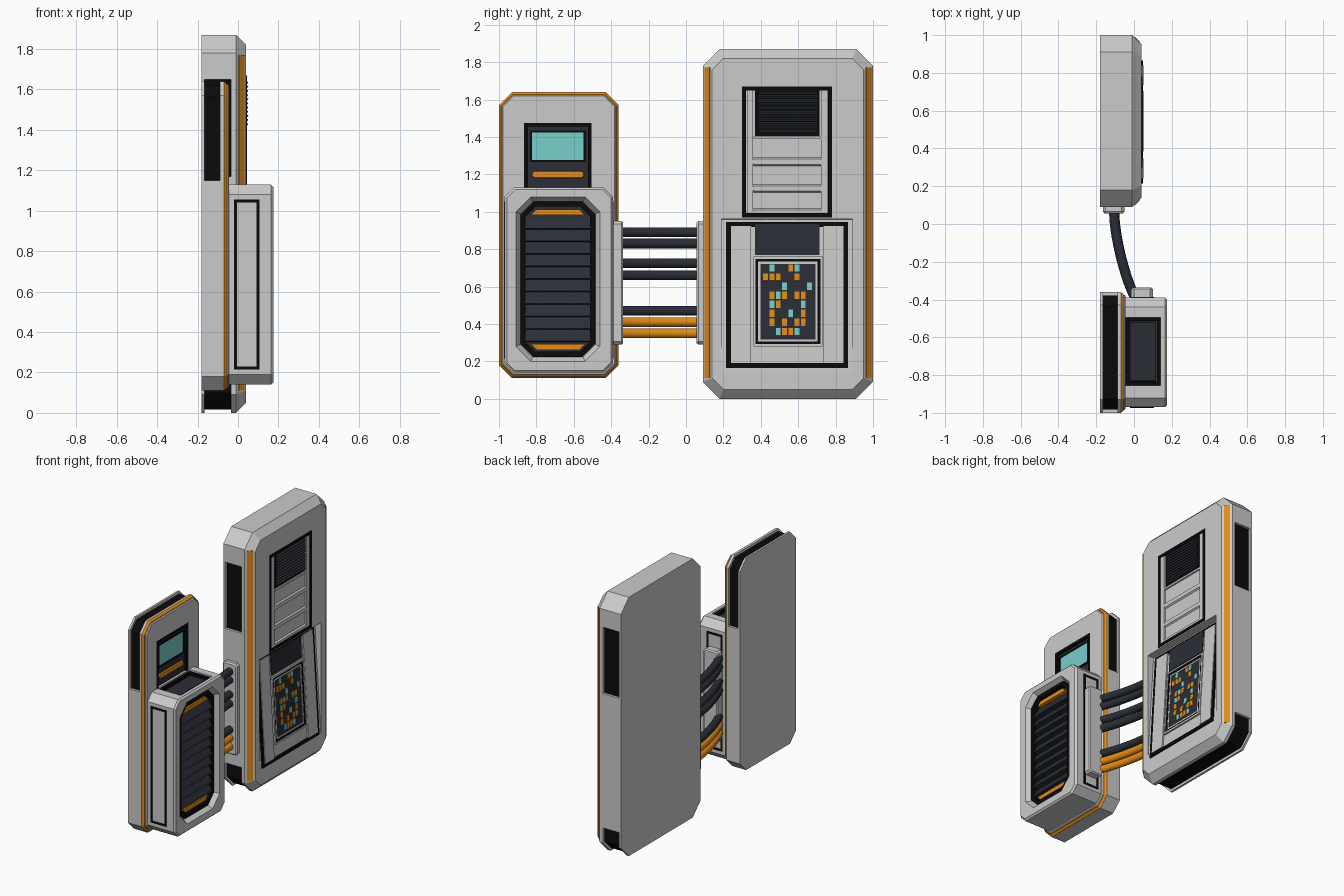
import bpy, math
from mathutils import Matrix, Vector

if "Cube" in bpy.data.objects:
    bpy.data.objects.remove(bpy.data.objects["Cube"])

def mat(name, r, g, b):
    m = bpy.data.materials.new(name)
    m.diffuse_color = (r, g, b, 1)
    m.use_nodes = True
    m.node_tree.nodes["Principled BSDF"].inputs["Base Color"].default_value = m.diffuse_color
    return m

BLACK = mat("black", .003, .003, .003)
DARK = mat("dark", .024, .027, .038)
ORANGE = mat("orange", .78, .26, .008)
TEAL = mat("teal", .19, .62, .60)
PERM = {'x': lambda d, u, v: (d, u, v), 'y': lambda d, u, v: (u, d, v), 'z': lambda d, u, v: (u, v, d)}

def loft(name, u0, u1, v0, v1, c, sections, color=None, ring=False, axis='x'):
    """Chamfered rectangle lofted through (depth, inset) sections; ring closes the loft on itself."""
    verts, n = [], 8 if c > 0 else 4
    for d, i in sections:
        a, b, e, f = u0 + i, u1 - i, v0 + i, v1 - i
        k = max(c - .586 * i, .002)
        if c > 0:
            pts = [(a + k, e), (b - k, e), (b, e + k), (b, f - k), (b - k, f), (a + k, f), (a, f - k), (a, e + k)]
        else:
            pts = [(a, e), (b, e), (b, f), (a, f)]
        verts += [PERM[axis](d, u, v) for u, v in pts]
    s = len(sections)
    faces = [(j * n + i, j * n + (i + 1) % n, (j + 1) % s * n + (i + 1) % n, (j + 1) % s * n + i)
             for j in range(s if ring else s - 1) for i in range(n)]
    if not ring:
        faces += [tuple(range(n)), tuple(range((s - 1) * n, s * n))]
    return mesh(name, verts, faces, color)

def mesh(name, verts, faces, color=None):
    import bmesh
    me = bpy.data.meshes.new(name)
    me.from_pydata(verts, [], faces)
    bm = bmesh.new()
    bm.from_mesh(me)
    bmesh.ops.recalc_face_normals(bm, faces=bm.faces)
    bm.to_mesh(me)
    bm.free()
    if color:
        me.materials.append(color)
    ob = bpy.data.objects.new(name, me)
    bpy.context.collection.objects.link(ob)
    return ob

def box(name, x0, x1, y0, y1, z0, z1, color=None):
    return loft(name, y0, y1, z0, z1, 0, [(x0, 0), (x1, 0)], color)

def frame(name, u0, u1, v0, v1, w, d0, d1, color=BLACK, c=0, axis='x'):
    return loft(name, u0, u1, v0, v1, c, [(d0, 0), (d1, 0), (d1, w), (d0, w)], color, True, axis)

def cut(ob, cutter):
    cutter.hide_render = True
    m = ob.modifiers.new("cut", 'BOOLEAN')
    m.operation, m.solver, m.object = 'DIFFERENCE', 'EXACT', cutter
    bpy.context.view_layer.update()
    bpy.context.view_layer.objects.active = ob
    bpy.ops.object.modifier_apply(modifier="cut")
    bpy.data.objects.remove(cutter)

TILT = Matrix.Translation((.04, 0, .14)) @ Matrix.Rotation(-.06, 4, 'Y')
def tilt(ob):
    ob.matrix_world = TILT
    return ob

# Tall cabinet with black core showing through side and base vents
tall = loft("tall_cabinet", .09, 1, 0, 1.87, .09, [(-.18, 0), (-.01, 0), (.04, .05)])
loft("tall_vent_core", .09, 1, 0, 1.87, .09, [(-.167, .018), (-.033, .018)], BLACK)
for y in (.06, .96):
    cut(tall, box("cutter", -.165, -.035, y, y + .07, 1.17, 1.65))
cut(tall, box("cutter", -.165, -.035, 0, 1.1, -.1, .2))
cut(tall, box("cutter", .018, .2, .30, .78, .97, 1.67))
cut(tall, tilt(box("cutter", 0, .2, .19, .89, 0, .82)))
for y, s in ((.115, 1), (.975, -1)):
    strip = box("orange_edge_strip", -.019, .019, -.004, .004, .11, 1.77, ORANGE)
    strip.location = (.015, y, 0)
    strip.rotation_euler.z = s * math.pi / 4

# Upper panel: frame, side rails, grille and louvre bars
frame("upper_frame", .30, .78, .97, 1.67, .022, .01, .044)
box("upper_panel", .01, .03, .32, .76, .99, 1.65)
for y in (.325, .722):
    box("upper_rail", .02, .042, y, y + .034, .99, 1.648)
box("grille_back", .02, .036, .37, .715, 1.405, 1.655, BLACK)
for i in range(11):
    z = 1.43 + i * .0205
    s = box("grille_slat", -.008, .008, .385, .705, -.006, .006, DARK)
    s.location = (.041, 0, z)
    s.rotation_euler.y = .5
box("grille_sill", .02, .042, .36, .725, 1.388, 1.402)
for z in (1.267, 1.125, .995):
    loft("louvre_bar", .345, .74, z - .026, z + .026, .015, [(.025, 0), (.04, .012)])

# Lower tilted console
tilt(frame("console_frame", .215, .865, .025, .805, .025, -.01, .008))
tilt(box("console_panel", -.01, .002, .235, .845, .045, .785))
for y in (.24, .735):
    tilt(box("console_pillar", -.01, .012, y, y + .108, .05, .785))
tilt(box("console_display", -.01, .008, .37, .715, .63, .795, DARK))
tilt(frame("matrix_trim", .36, .73, .14, .62, .012, -.01, .014, None))
tilt(frame("matrix_frame", .372, .718, .152, .608, .014, -.01, .01))
tilt(frame("matrix_inner_trim", .386, .704, .166, .594, .012, -.01, .007, None))
tilt(box("matrix_board", -.01, .005, .398, .692, .178, .582, DARK))
ROWS = [".T..OT..", "OOO..O..", "...T...T", ".OTO.OO.", ".TO...T.", ".O..T.O.", ".O.O.OO.", "..TOOT.."]
for r, row in enumerate(ROWS):
    for k, ch in enumerate(row):
        if ch != ".":
            y, z = .413 + k * .0335, .54 - r * .0485
            tilt(box("matrix_light", 0, .008, y, y + .026, z, z + .039, ORANGE if ch == "O" else TEAL))

# Short cabinet: back shell, orange rim, face plate, black top groove
shell = loft("short_cabinet", -1, -.36, .11, 1.64, .07, [(-.18, 0), (-.07, 0)])
cut(shell, box("cutter", -.165, -.088, -1.1, -.3, 1.15, 1.8))
loft("short_vent_core", -1, -.36, .11, 1.64, .07, [(-.167, .018), (-.086, .018)], BLACK)
loft("orange_rim", -1, -.36, .11, 1.64, .07, [(-.07, 0), (-.055, .012), (-.055, .03), (-.07, .03)], ORANGE, True)
face = loft("short_face", -1, -.36, .11, 1.64, .07, [(-.075, .016), (-.05, .016), (-.044, .022)])
cut(face, box("cutter", -.2, .2, -.865, -.505, 1.0, 1.475))
frame("screen_frame", -.865, -.505, 1.0, 1.475, .02, -.075, -.045)
box("screen_panel", -.075, -.06, -.85, -.52, 1.0, 1.46, DARK)
frame("screen_bezel", -.835, -.535, 1.265, 1.435, .012, -.065, -.052)
box("screen", -.065, -.055, -.825, -.545, 1.275, 1.425, TEAL)
loft("screen_bar", -.825, -.545, 1.18, 1.218, .012, [(-.065, 0), (-.05, .003)], ORANGE)

# Front housing with recessed louvres and top tray
hous = loft("housing", -.97, -.39, .14, 1.13, .05, [(-.06, 0), (.163, 0), (.175, .012)])
cut(hous, loft("cutter", -.91, -.46, .20, 1.08, .08, [(.10, .025), (.135, .025), (.175, 0), (.2, 0)]))
cut(hous, box("cutter", -.044, .14, -.855, -.495, 1.09, 1.3))
frame("tray_frame", -.044, .14, -.855, -.495, .018, 1.08, 1.12, axis='z')
loft("tray", -.03, .125, -.84, -.51, 0, [(1.08, 0), (1.105, .012)], DARK, axis='z')
frame("louvre_frame", -.886, -.484, .224, 1.056, .028, .09, .148, c=.07)
loft("louvre_back", -.88, -.49, .23, 1.05, .06, [(.09, 0), (.112, 0)], DARK)
for i in range(10):
    z = .302 + i * .067
    mesh("louvre_slat", [(x, y, z + h) for y in (-.86, -.51) for x, h in ((.105, 0), (.15, .006), (.145, .02), (.115, .066))],
         [(0, 1, 2, 3), (4, 5, 6, 7)] + [(i, (i + 1) % 4, (i + 1) % 4 + 4, i + 4) for i in range(4)], DARK)
for z0, z1, za, zb in ((.262, .292, .262, .292), (1.012, .982, .982, 1.012)):
    # orange trapezoids, narrow edge outward
    mesh("louvre_light", [(x, y, z) for x in (.105, .14) for y, z in ((-.80, z0), (-.57, z0), (-.54, z1), (-.83, z1))],
         [(0, 1, 2, 3), (4, 5, 6, 7)] + [(i, (i + 1) % 4, (i + 1) % 4 + 4, i + 4) for i in range(4)], ORANGE)
for y in (-.97, -.39):
    frame("side_frame", -.02, .107, .215, 1.055, .015, y - .003, y + .003, axis='y')

# Cable sockets and cables
loft("cable_socket_short", -.015, .1, .29, .95, .015, [(-.40, 0), (-.345, 0), (-.336, .008)], axis='y')
loft("cable_socket_tall", -.165, -.05, .29, .95, .015, [(.10, 0), (.066, 0), (.056, .008)], axis='y')
for z in (.89, .83, .725, .66, .47, .41, .35):
    cu = bpy.data.curves.new("cable", 'CURVE')
    cu.dimensions, cu.bevel_depth, cu.bevel_resolution, cu.resolution_u = '3D', .027, 3, 16
    sp = cu.splines.new('BEZIER')
    sp.bezier_points.add(1)
    for p, x, y, s in ((sp.bezier_points[0], -.105, .07, 1), (sp.bezier_points[1], .045, -.35, -1)):
        p.co = Vector((x, y, z))
        p.handle_left = (x, y + .22 * s, z)
        p.handle_right = (x, y - .22 * s, z)
    cu.materials.append(ORANGE if z < .45 else DARK)
    bpy.context.collection.objects.link(bpy.data.objects.new("cable", cu))
